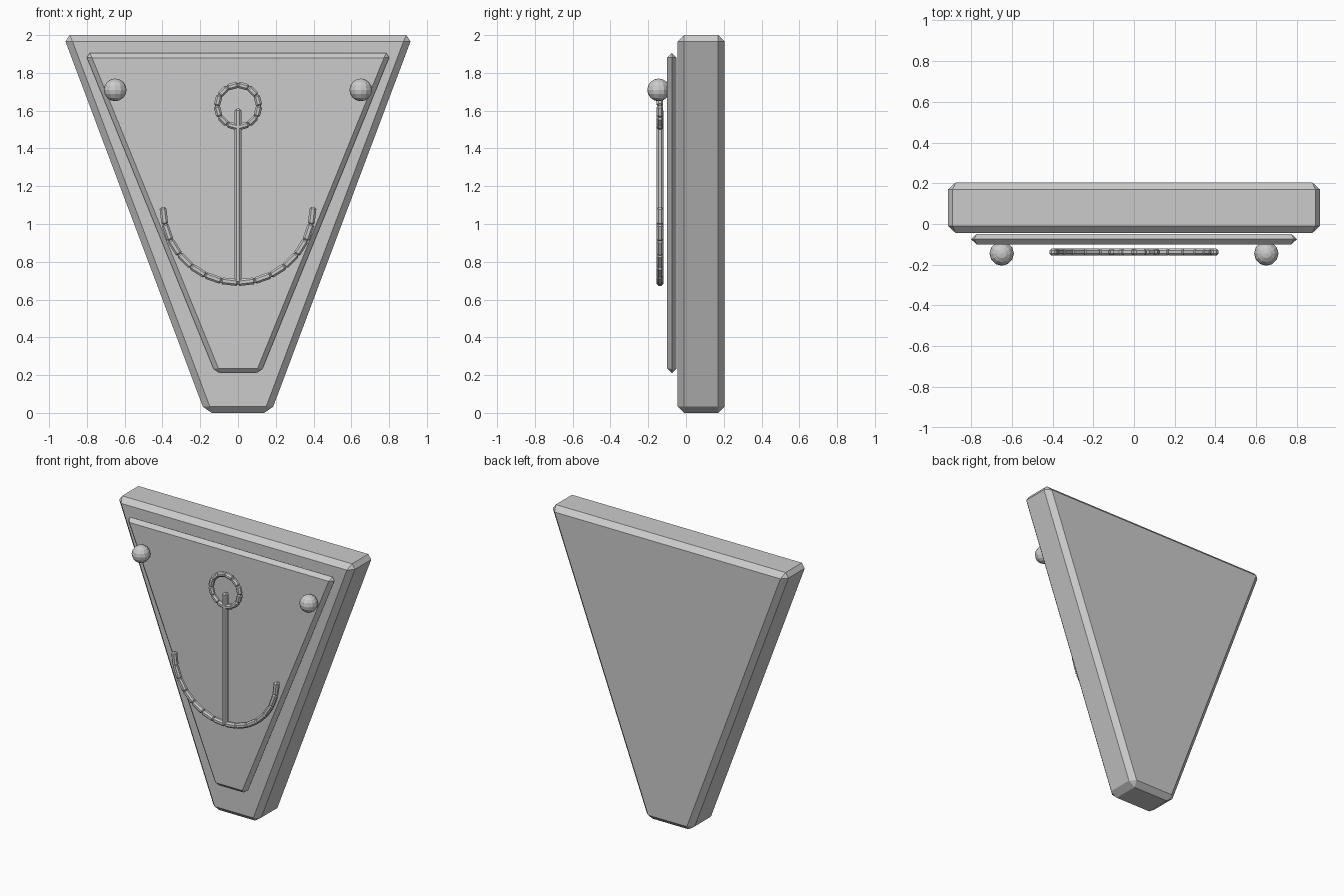
import bpy, bmesh
from math import pi, sin, cos
from mathutils import Matrix, Vector

cube = bpy.data.objects.get("Cube")
if cube:
    bpy.data.objects.remove(cube, do_unlink=True)

grey = bpy.data.materials.new("plain grey")
grey.use_nodes = True
grey.diffuse_color = (0.6, 0.6, 0.6, 1)
grey.node_tree.nodes["Principled BSDF"].inputs["Base Color"].default_value = (0.6, 0.6, 0.6, 1)


def finish(name, bm):
    bmesh.ops.recalc_face_normals(bm, faces=bm.faces)
    mesh = bpy.data.meshes.new(name)
    bm.to_mesh(mesh)
    bm.free()
    mesh.materials.append(grey)
    obj = bpy.data.objects.new(name, mesh)
    bpy.context.collection.objects.link(obj)
    return obj


def chamfer(obj, width):
    mod = obj.modifiers.new("chamfer", 'BEVEL')
    mod.width = width
    mod.segments = 1
    mod.limit_method = 'NONE'
    return obj


def tapered_slab(name, top, bottom, z_low, z_high, y_front, y_back, width):
    """Trapezoid outline extruded from front to back."""
    bm = bmesh.new()
    outline = [(-bottom, z_low), (bottom, z_low), (top, z_high), (-top, z_high)]
    face = bm.faces.new([bm.verts.new((x, y_front, z)) for x, z in outline])
    out = bmesh.ops.extrude_face_region(bm, geom=[face])
    moved = [v for v in out["geom"] if isinstance(v, bmesh.types.BMVert)]
    bmesh.ops.translate(bm, verts=moved, vec=(0, y_back - y_front, 0))
    return chamfer(finish(name, bm), width)


def bar(name, centre, length, thick, tilt=0, width=0.01):
    """Chamfered square bar along z, tilted about y."""
    bm = bmesh.new()
    bmesh.ops.create_cube(bm, size=1)
    bmesh.ops.scale(bm, vec=(thick, thick, length), verts=bm.verts)
    obj = chamfer(finish(name, bm), width)
    obj.matrix_world = Matrix.Translation(centre) @ Matrix.Rotation(tilt, 4, 'Y')
    return obj


def chain(name, centre, radius, start, sweep, count, thick):
    """Short bars laid end to end along an arc in the front plane."""
    step = sweep / count
    for i in range(count):
        a = start + (i + 0.5) * step
        pos = Vector(centre) + Vector((radius * cos(a), 0, radius * sin(a)))
        bar(f"{name}_{i + 1}", pos, radius * step + 0.006, thick, -a)


# Backing block and raised front panel
tapered_slab("backing_block", 0.926, 0.174, 0, 2, -0.045, 0.205, 0.035)
tapered_slab("front_panel", 0.81, 0.12, 0.21, 1.905, -0.1, -0.049, 0.025)

# Emblem: ring, shaft and curved arms
emblem_y = -0.138
chain("ring_link", (0, emblem_y, 1.625), 0.109, 0, 2 * pi, 12, 0.034)
bar("shaft", (0, emblem_y, 1.148), 0.925, 0.036)
chain("arm_link", (0, emblem_y, 1.087), 0.395, pi, pi, 14, 0.036)

# Round studs
for side, x in (("left", 0.65), ("right", -0.65)):
    bm = bmesh.new()
    bmesh.ops.create_uvsphere(bm, u_segments=12, v_segments=8, radius=0.06)
    stud = finish(f"{side}_stud", bm)
    stud.location = (x, -0.145, 1.71)
